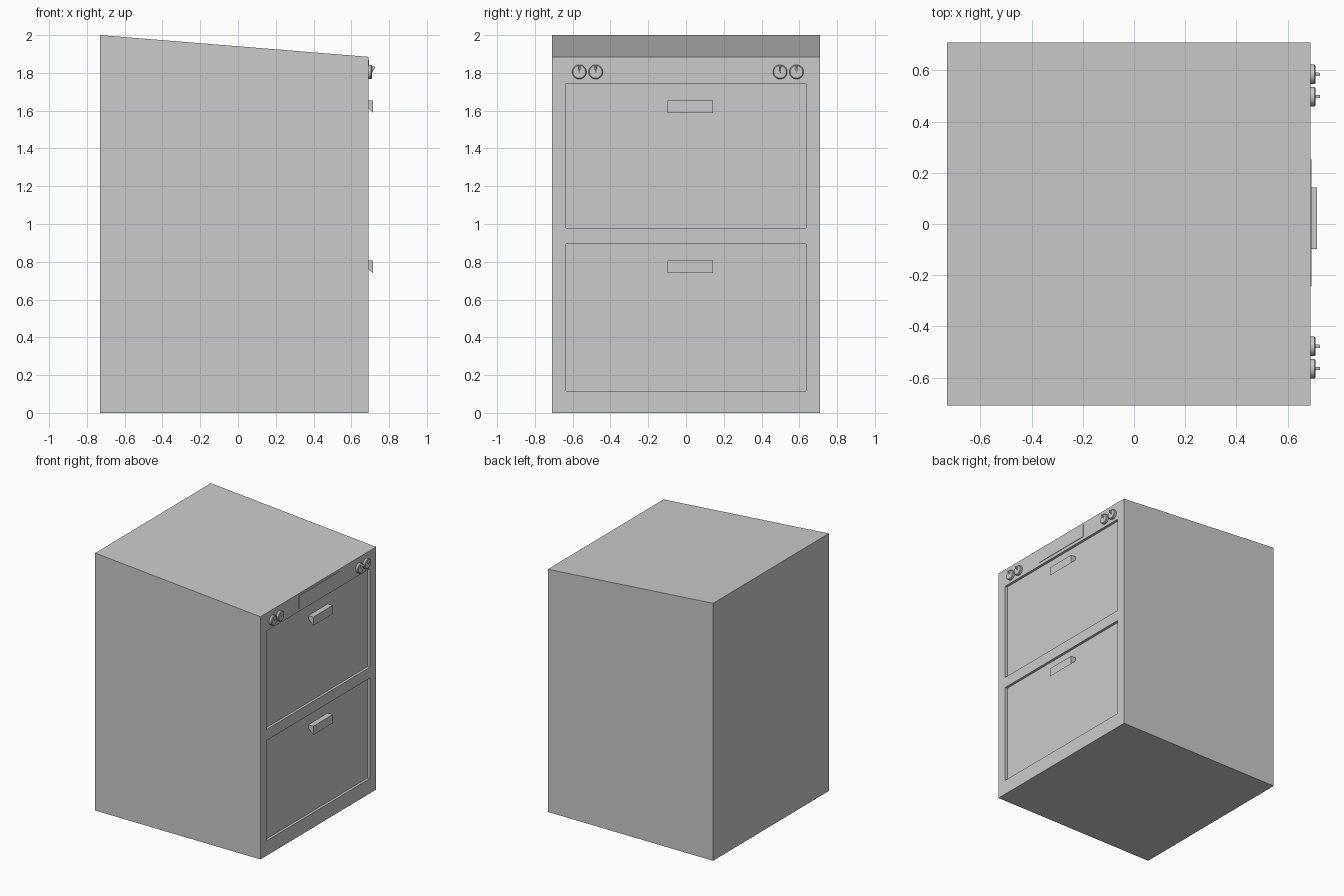
import bpy, bmesh, math
from mathutils import Matrix

if "Cube" in bpy.data.objects:
    bpy.data.objects.remove(bpy.data.objects["Cube"])

FRONT = 0.69   # plane of the control face (+x side)
PANEL = 0.67   # recess floor behind it


def finish(bm, name):
    bmesh.ops.recalc_face_normals(bm, faces=bm.faces[:])
    me = bpy.data.meshes.new(name)
    bm.to_mesh(me)
    bm.free()
    ob = bpy.data.objects.new(name, me)
    bpy.context.scene.collection.objects.link(ob)
    return ob


def extrude_xz(name, profile, y0, y1):
    bm = bmesh.new()
    face = bm.faces.new([bm.verts.new((x, y0, z)) for x, z in profile])
    out = bmesh.ops.extrude_face_region(bm, geom=[face])
    moved = [v for v in out["geom"] if isinstance(v, bmesh.types.BMVert)]
    bmesh.ops.translate(bm, verts=moved, vec=(0, y1 - y0, 0))
    return finish(bm, name)


def box(name, x, y, z):
    return extrude_xz(name, [(x[0], z[0]), (x[1], z[0]), (x[1], z[1]), (x[0], z[1])], *y)


def knob(name, y, z):
    bm = bmesh.new()
    for r1, r2, x0, x1 in ((0.038, 0.038, 0.68, 0.705), (0.038, 0.033, 0.705, 0.709)):
        place = Matrix.Translation(((x0 + x1) / 2, y, z)) @ Matrix.Rotation(math.pi / 2, 4, 'Y')
        bmesh.ops.create_cone(bm, cap_ends=True, segments=32, radius1=r1,
                              radius2=r2, depth=x1 - x0, matrix=place)
    # tapering pointer fin
    wide = [bm.verts.new((px, y + s * w, z + dz)) for s in (-1, 1)
            for px, dz, w in ((0.70, 0.032, 0.007), (0.727, 0.026, 0.006), (0.70, -0.02, 0.002))]
    a, b, c, d, e, f = wide
    for vs in ((a, b, c), (d, f, e), (a, d, e, b), (b, e, f, c), (c, f, d, a)):
        bm.faces.new(vs)
    ob = finish(bm, name)
    for p in ob.data.polygons:
        p.use_smooth = len(p.vertices) == 4 and abs(p.normal.x) < 0.1 and p.center.x < 0.7
    return ob


# cabinet with sloping top
body = extrude_xz("cabinet", [(-0.73, 0), (FRONT, 0), (FRONT, 1.885), (-0.73, 2.0)], -0.71, 0.71)

# recessed doors with wedge-shaped handles
for label, z0, z1, hz in (("upper", 0.98, 1.745, 1.655), ("lower", 0.115, 0.895, 0.807)):
    cutter = box(label + "_recess_cutter", (PANEL, 0.8), (-0.635, 0.635), (z0, z1))
    cutter.hide_render = True
    cutter.hide_viewport = True
    mod = body.modifiers.new(label + "_recess", 'BOOLEAN')
    mod.operation = 'DIFFERENCE'
    mod.solver = 'EXACT'
    mod.object = cutter
    box(label + "_door", (PANEL - 0.005, PANEL + 0.002), (-0.626, 0.631), (z0 + 0.004, z1 - 0.004))
    extrude_xz(label + "_handle",
               [(PANEL - 0.003, hz), (0.715, hz), (0.715, hz - 0.067), (PANEL - 0.003, hz - 0.02)],
               -0.097, 0.142)

# display strip and control knobs
box("display", (0.68, 0.694), (-0.243, 0.252), (1.77, 1.868))
for i, y in enumerate((-0.565, -0.478, 0.498, 0.585)):
    knob("knob_%d" % (i + 1), y, 1.805)
